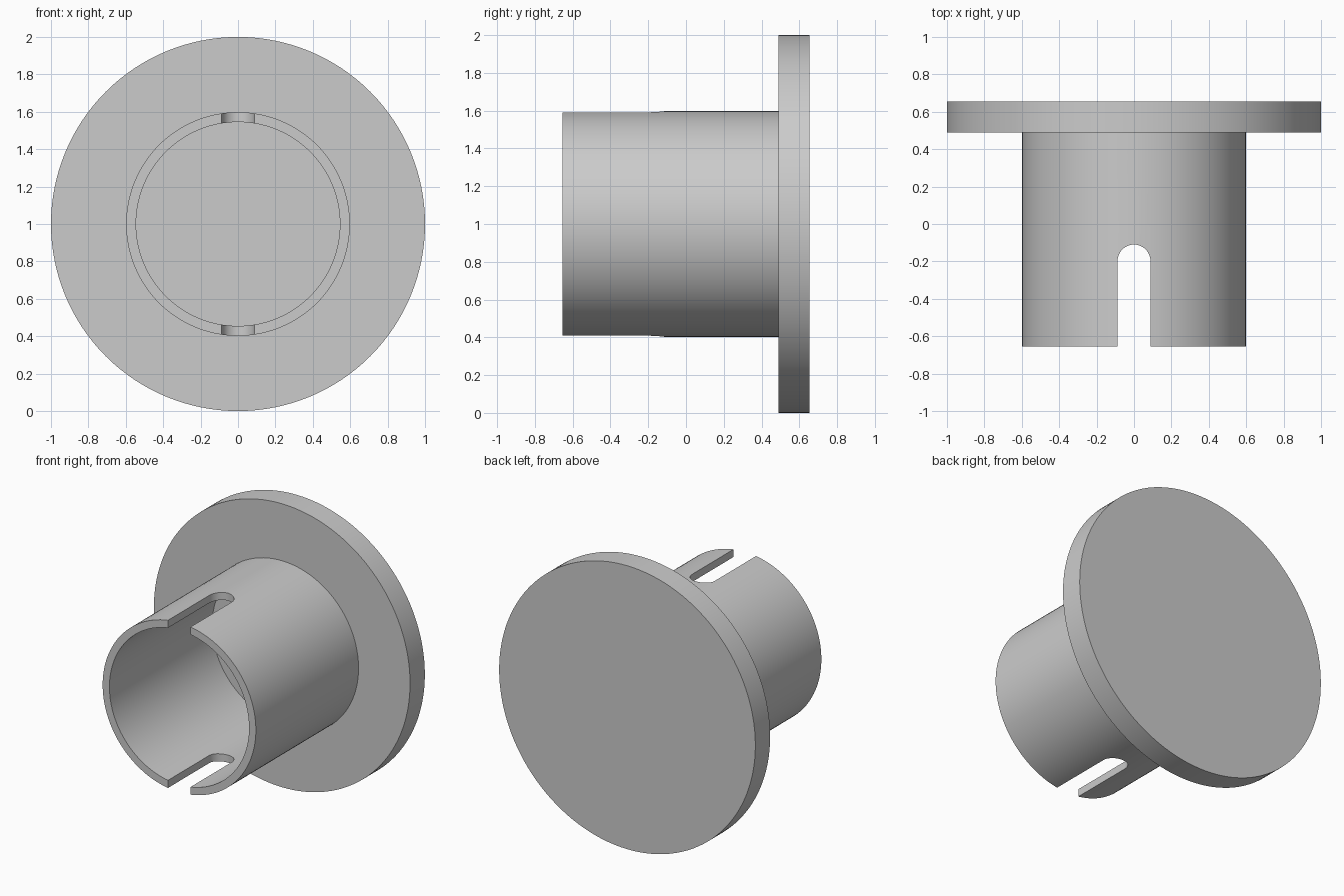
import bpy, bmesh, math
from mathutils import Matrix, Vector

if "Cube" in bpy.data.objects:
    bpy.data.objects.remove(bpy.data.objects["Cube"], do_unlink=True)

STEPS = 128
CENTRE_Z = 1.0
FRONT, FACE, BACK = -0.655, 0.49, 0.655
FLANGE_R, OUTER_R, INNER_R = 1.0, 0.598, 0.545
SLOT_R, SLOT_END = 0.088, -0.11

grey = bpy.data.materials.new("plain grey")
grey.use_nodes = True
colour = (0.6, 0.6, 0.6, 1)
grey.diffuse_color = colour
grey.node_tree.nodes["Principled BSDF"].inputs["Base Color"].default_value = colour


def make_object(name, bm):
    bmesh.ops.recalc_face_normals(bm, faces=bm.faces)
    mesh = bpy.data.meshes.new(name)
    bm.to_mesh(mesh)
    bm.free()
    mesh.materials.append(grey)
    obj = bpy.data.objects.new(name, mesh)
    bpy.context.collection.objects.link(obj)
    return obj


# Flanged sleeve: one profile of (radius, y) turned around the y axis
profile = [(0, BACK), (FLANGE_R, BACK), (FLANGE_R, FACE), (OUTER_R, FACE),
           (OUTER_R, FRONT), (INNER_R, FRONT), (INNER_R, FACE), (0, FACE)]
bm = bmesh.new()
points = [bm.verts.new((0, y, CENTRE_Z + r)) for r, y in profile]
edges = [bm.edges.new(pair) for pair in zip(points, points[1:])]
bmesh.ops.spin(bm, geom=points + edges, cent=(0, 0, CENTRE_Z), axis=(0, 1, 0),
               angle=math.tau, steps=STEPS, use_duplicate=False)
bmesh.ops.remove_doubles(bm, verts=bm.verts, dist=0.0001)
# Merge the end discs into single flat faces
bmesh.ops.dissolve_verts(bm, verts=[v for v in bm.verts
                                    if abs(v.co.x) + abs(v.co.z - CENTRE_Z) < 0.001])
sleeve = make_object("flanged_sleeve", bm)

# Round-ended slot through the top and bottom walls
bm = bmesh.new()
arc_y = SLOT_END - SLOT_R
outline = [(-SLOT_R, FRONT - 0.1), (SLOT_R, FRONT - 0.1)]
for i in range(33):
    a = math.pi * i / 32
    outline.append((SLOT_R * math.cos(a), arc_y + SLOT_R * math.sin(a)))
face = bm.faces.new([bm.verts.new((x, y, CENTRE_Z - 0.8)) for x, y in outline])
grown = bmesh.ops.extrude_face_region(bm, geom=[face])["geom"]
bmesh.ops.translate(bm, vec=(0, 0, 1.6),
                    verts=[g for g in grown if isinstance(g, bmesh.types.BMVert)])
cutter = make_object("slot_cutter", bm)
cutter.hide_render = True

cut = sleeve.modifiers.new("slots", 'BOOLEAN')
cut.operation = 'DIFFERENCE'
cut.solver = 'EXACT'
cut.object = cutter
bpy.ops.object.select_all(action='DESELECT')
bpy.context.view_layer.objects.active = sleeve
sleeve.select_set(True)
bpy.ops.object.modifier_apply(modifier=cut.name)
bpy.data.objects.remove(cutter, do_unlink=True)
bpy.ops.object.shade_smooth_by_angle(angle=math.radians(30))
